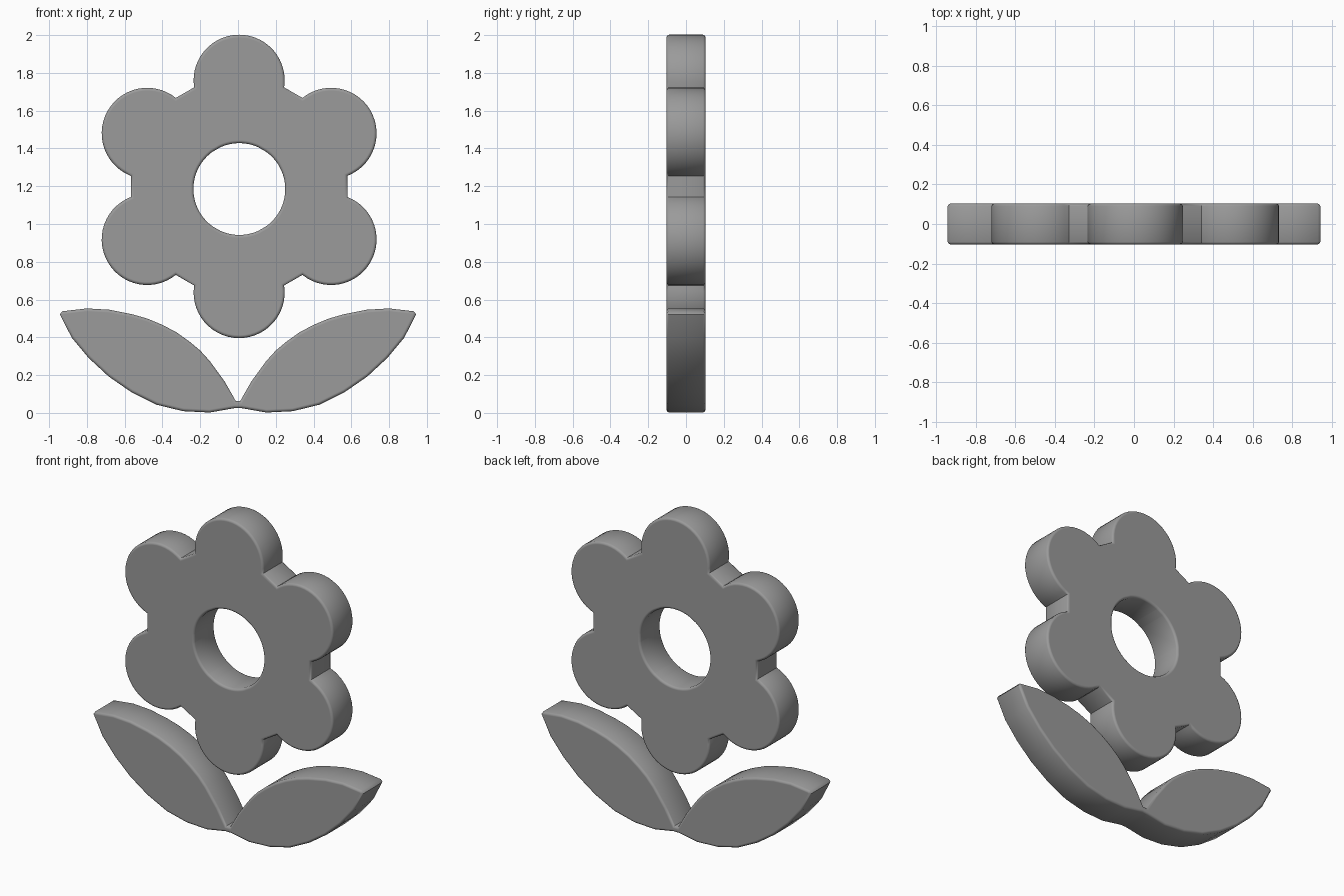
import bpy, bmesh, math
from mathutils import Vector

if "Cube" in bpy.data.objects:
    bpy.data.objects.remove(bpy.data.objects["Cube"])

HALF = 0.103
# Rounded rim profile: (inset, y) from the front face to the back face
RIM = [(0.016, -HALF), (0.012, -HALF), (0.004, -HALF + 0.004), (0, -HALF + 0.012),
       (0, HALF - 0.012), (0.004, HALF - 0.004), (0.012, HALF), (0.016, HALF)]

grey = bpy.data.materials.new("dark_grey")
grey.diffuse_color = (0.325, 0.325, 0.325, 1)
grey.use_nodes = True
grey.node_tree.nodes["Principled BSDF"].inputs["Base Color"].default_value = grey.diffuse_color


def inset(pts, d):
    """Move a counter-clockwise outline inwards by d."""
    out = []
    n = len(pts)
    for i, p in enumerate(pts):
        a = (p - pts[i - 1]).normalized()
        b = (pts[(i + 1) % n] - p).normalized()
        na, nb = Vector((-a.y, a.x)), Vector((-b.y, b.x))
        out.append(p + (na + nb) * d / max(1 + na.dot(nb), 0.5))
    return out


def slab(name, outline, hole=None):
    """Thick plate with softened rims and an optional matching hole loop."""
    bm = bmesh.new()
    ring = lambda pts, y: [bm.verts.new((p.x, y, p.y)) for p in pts]
    rings = [ring(inset(outline, d), y) for d, y in RIM]
    if hole:
        rings += [ring(inset(hole, -d), y) for d, y in reversed(RIM)]
        rings.append(rings[0])
    for r, s in zip(rings, rings[1:]):
        for i in range(len(r)):
            bm.faces.new((r[i - 1], r[i], s[i], s[i - 1]))
    if not hole:
        bm.faces.new(rings[0])
        bm.faces.new(rings[-1][::-1])
    bmesh.ops.recalc_face_normals(bm, faces=bm.faces)
    me = bpy.data.meshes.new(name)
    bm.to_mesh(me)
    bm.free()
    me.materials.append(grey)
    ob = bpy.data.objects.new(name, me)
    bpy.context.collection.objects.link(ob)
    bpy.ops.object.select_all(action='DESELECT')
    ob.select_set(True)
    bpy.context.view_layer.objects.active = ob
    bpy.ops.object.shade_smooth_by_angle(angle=math.radians(40))
    return ob


# Flower head: six round petals joined by short chords of the central disc
DIST, PETAL, DISC, SEG = 0.562, 0.241, 0.576, 28
centre = Vector((0.006, 1.199))
t_max = math.acos((DISC**2 - DIST**2 - PETAL**2) / (2 * DIST * PETAL))
head = []
for k in range(6):
    a = math.radians(90 + 60 * k)
    base = centre + DIST * Vector((math.cos(a), math.sin(a)))
    for i in range(SEG + 1):
        t = a - t_max + 2 * t_max * i / SEG
        head.append(base + PETAL * Vector((math.cos(t), math.sin(t))))
hole_centre = Vector((0.007, 1.185))
hole = [hole_centre + 0.243 * (p - centre).normalized() for p in head]
slab("flower_head", head, hole)

# Leaf pair: right half outline, mirrored to the left
half = [(0.15, 0.002), (0.29, 0.009), (0.43, 0.043), (0.565, 0.110),
        (0.685, 0.193), (0.79, 0.290), (0.88, 0.398), (0.943, 0.522),
        (0.93, 0.538), (0.80, 0.553), (0.68, 0.546), (0.56, 0.522),
        (0.48, 0.499), (0.40, 0.466), (0.325, 0.426), (0.255, 0.376),
        (0.20, 0.330), (0.15, 0.275), (0.07, 0.165), (0.012, 0.063)]
right = [Vector(p) for p in [(0.02, 0.025)] + half]
left = [Vector((-p.x, p.y)) for p in reversed(right)]
slab("leaf_pair", right + left)
